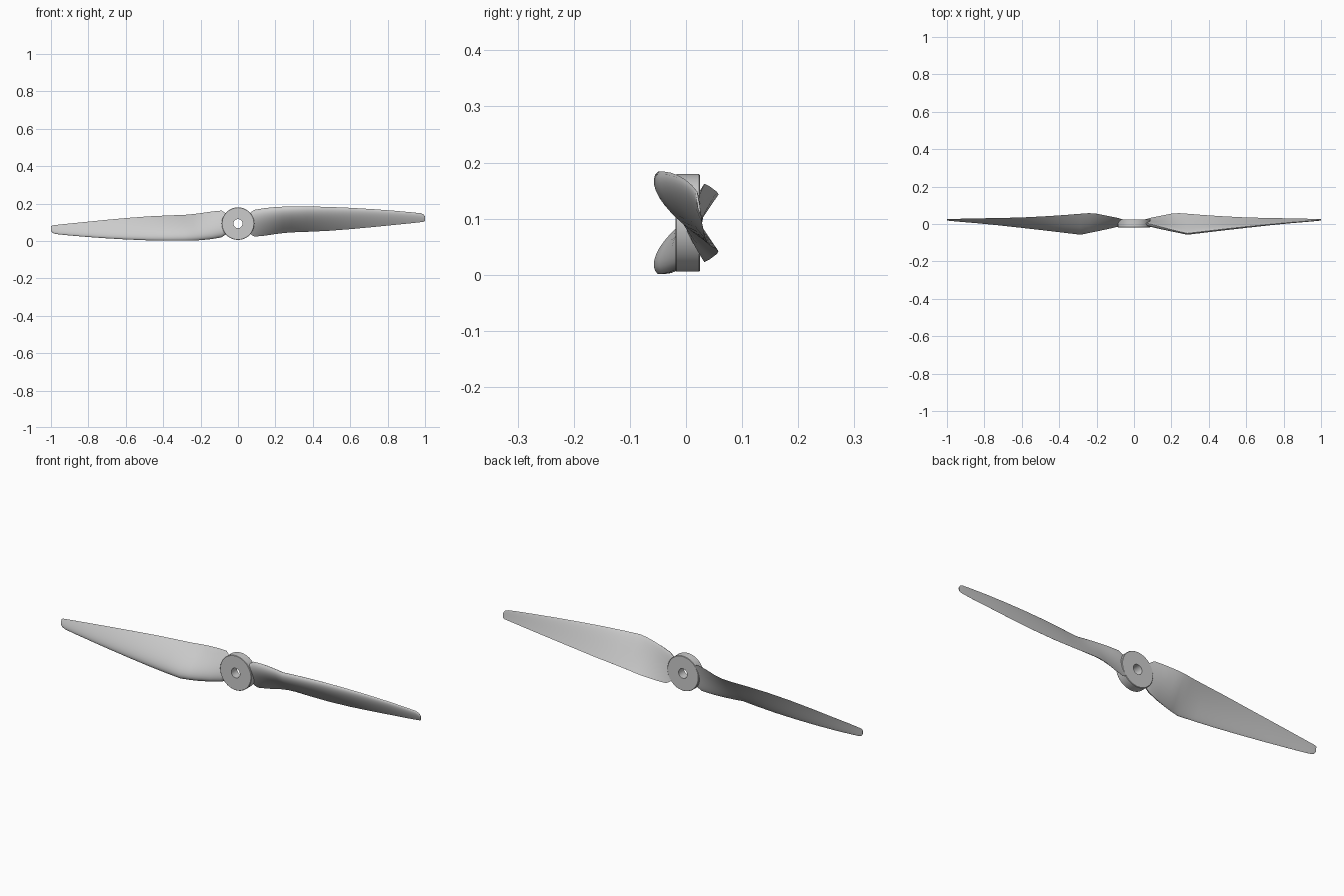
import bpy, bmesh, math
from mathutils import Vector

if "Cube" in bpy.data.objects:
    bpy.data.objects.remove(bpy.data.objects["Cube"])

CZ = 0.0925  # height of the rotation axis (runs along y)

# Blade stations: x, leading edge (y, z), trailing edge (y, z), front bulge
STATIONS = [
    (0.050, 0.004, 0.140, 0.022, 0.050, 0.016),
    (0.072, 0.003, 0.155, 0.028, 0.033, 0.020),
    (0.088, 0.000, 0.166, 0.033, 0.023, 0.023),
    (0.140, -0.014, 0.175, 0.043, 0.028, 0.026),
    (0.200, -0.030, 0.181, 0.055, 0.037, 0.027),
    (0.240, -0.040, 0.183, 0.058, 0.042, 0.027),
    (0.285, -0.050, 0.184, 0.055, 0.046, 0.027),
    (0.370, -0.040, 0.184, 0.048, 0.049, 0.024),
    (0.480, -0.027, 0.182, 0.041, 0.054, 0.020),
    (0.600, -0.014, 0.177, 0.035, 0.063, 0.016),
    (0.720, -0.002, 0.170, 0.032, 0.074, 0.012),
    (0.840, 0.009, 0.161, 0.030, 0.086, 0.009),
    (0.930, 0.016, 0.153, 0.028, 0.095, 0.007),
    (0.975, 0.020, 0.148, 0.028, 0.100, 0.006),
    (0.992, 0.021, 0.142, 0.028, 0.102, 0.005),
    (1.000, 0.023, 0.130, 0.027, 0.106, 0.004),
]


def finish(bm, name):
    bmesh.ops.recalc_face_normals(bm, faces=bm.faces)
    mesh = bpy.data.meshes.new(name)
    bm.to_mesh(mesh)
    bm.free()
    obj = bpy.data.objects.new(name, mesh)
    obj.location.z = CZ
    bpy.context.collection.objects.link(obj)
    bpy.ops.object.select_all(action='DESELECT')
    obj.select_set(True)
    bpy.context.view_layer.objects.active = obj
    bpy.ops.object.shade_smooth_by_angle(angle=math.radians(35))
    return obj


def bridge(bm, a, b):
    n = len(a)
    for i in range(n):
        j = (i + 1) % n
        bm.faces.new((a[i], a[j], b[j], b[i]))


def thickness(s):
    return (2.969 * math.sqrt(s) - 1.26 * s - 3.516 * s**2
            + 2.843 * s**3 - 1.015 * s**4)


def section(x, ly, lz, ty, tz, bulge, n=16):
    le, te = Vector((x, ly, lz - CZ)), Vector((x, ty, tz - CZ))
    d = (te - le).normalized()
    front = Vector((0, d.z, -d.y))
    cosine = [(1 - math.cos(math.pi * i / n)) / 2 for i in range(n + 1)]
    pts = [le.lerp(te, s) + front * bulge * thickness(s) for s in cosine]
    pts += [le.lerp(te, s) - front * bulge * 0.2 * thickness(s) * (1 - 1.1 * s)
            for s in reversed(cosine[1:])]
    return pts


# Blades: one twisted airfoil loft, repeated half a turn about the axis
bm = bmesh.new()
rings = [[bm.verts.new(p) for p in section(*st)] for st in STATIONS]
for a, b in zip(rings, rings[1:]):
    bridge(bm, a, b)
bm.faces.new(rings[0])
bm.faces.new(rings[-1])
blade = finish(bm, "right_blade")
other = blade.copy()
other.name = "left_blade"
other.rotation_euler.y = math.pi
bpy.context.collection.objects.link(other)

# Hub: bored disc with slightly broken outer edges (radius, y)
profile = [(0.024, -0.019), (0.085, -0.019), (0.087, -0.017),
           (0.087, 0.023), (0.085, 0.025), (0.024, 0.025)]
bm = bmesh.new()
N = 64
rings = []
for k in range(N):
    t = 2 * math.pi * k / N
    rings.append([bm.verts.new((r * math.cos(t), y, r * math.sin(t)))
                  for r, y in profile])
for k in range(N):
    bridge(bm, rings[k], rings[(k + 1) % N])
finish(bm, "hub")
